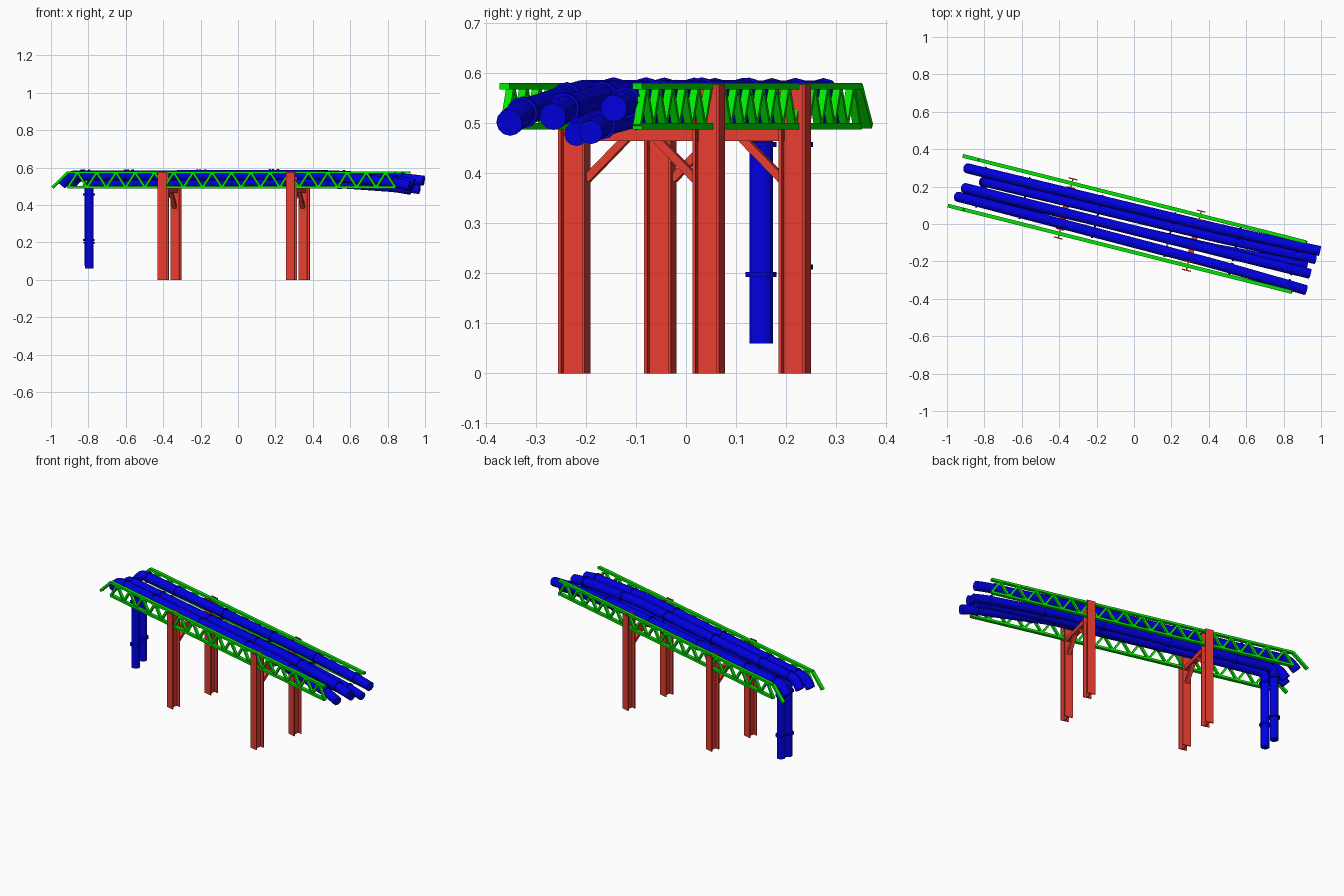
import bpy, bmesh, math
from mathutils import Vector, Matrix

old = bpy.data.objects.get("Cube")
if old:
    bpy.data.objects.remove(old, do_unlink=True)

# The rack is laid out along a straight local axis, then turned in plan
TURN = Matrix.Rotation(math.radians(-14.1), 4, 'Z')
SIDES = {"front": -0.147, "back": 0.13}
FRAMES = {"left": -0.375, "right": 0.332}
U, V = Vector((1, 0, 0)), Vector((0, 1, 0))


def material(name, rgb):
    m = bpy.data.materials.new(name)
    m.use_nodes = True
    col = (*rgb, 1)
    m.diffuse_color = col
    m.node_tree.nodes["Principled BSDF"].inputs["Base Color"].default_value = col
    return m


red = material("red steel", (0.8, 0.046, 0.03))
green = material("green steel", (0, 0.8, 0))
blue = material("blue pipe", (0, 0, 0.8))


def finish(bm, name, mat):
    bmesh.ops.recalc_face_normals(bm, faces=bm.faces)
    bm.transform(TURN)
    me = bpy.data.meshes.new(name)
    bm.to_mesh(me)
    bm.free()
    me.materials.append(mat)
    ob = bpy.data.objects.new(name, me)
    bpy.context.collection.objects.link(ob)


def bar(bm, p, q, ref, w, h):
    """Box from p to q, w wide along ref and h thick across it."""
    p, q = Vector(p), Vector(q)
    d = (q - p).normalized()
    rot = Matrix((d, ref, d.cross(ref))).transposed().to_4x4()
    size = Matrix.Diagonal(((q - p).length, w, h, 1))
    bmesh.ops.create_cube(bm, size=1, matrix=Matrix.Translation((p + q) / 2) @ rot @ size)


def ring(bm, centre, direction, r, length=0.01):
    rot = direction.to_track_quat('Z', 'Y').to_matrix().to_4x4()
    bmesh.ops.create_cone(bm, cap_ends=True, segments=12, radius1=r, radius2=r,
                          depth=length, matrix=Matrix.Translation(centre) @ rot)


# Lattice trusses with a sloping end bar
LOW, HIGH, LENGTH, BAYS = 0.494, 0.574, 1.805, 17
for side, v in SIDES.items():
    start = -0.9 if side == "front" else -0.888
    end = start + LENGTH
    bm = bmesh.new()
    for z in (LOW, HIGH):
        bar(bm, (start, v, z), (end, v, z), V, 0.02, 0.013)
    bar(bm, (start, v, HIGH), (start - 0.085, v, LOW), V, 0.02, 0.013)
    step = LENGTH / BAYS
    for i in range(BAYS):
        a = start + i * step
        bar(bm, (a, v, LOW), (a + step / 2, v, HIGH), V, 0.015, 0.012)
        bar(bm, (a + step / 2, v, HIGH), (a + step, v, LOW), V, 0.015, 0.012)
    finish(bm, side + "_truss", green)

# I-section columns, cross beams and knee braces
for frame, u in FRAMES.items():
    for side, v in SIDES.items():
        bm = bmesh.new()
        for off in (-0.0245, 0.0245):
            bar(bm, (u, v + off, 0), (u, v + off, 0.577), V, 0.006, 0.048)
        bar(bm, (u, v, 0), (u, v, 0.577), V, 0.046, 0.007)
        finish(bm, f"{side}_{frame}_column", red)
        inward = 1 if v < 0 else -1
        face = v + inward * 0.026
        bm = bmesh.new()
        bar(bm, (u, face, 0.388), (u, face + inward * 0.082, 0.47), U, 0.022, 0.016)
        finish(bm, f"{side}_{frame}_brace", red)
    bm = bmesh.new()
    bar(bm, (u, SIDES["front"] + 0.02, 0.477), (u, SIDES["back"] - 0.02, 0.477), U, 0.03, 0.026)
    finish(bm, frame + "_cross_beam", red)


def rounded(points, radius=0.035, steps=4):
    """Replace each inner corner of a path with a short arc."""
    pts = [Vector(p) for p in points]
    out = [pts[0]]
    for a, b, c in zip(pts, pts[1:], pts[2:]):
        p = b + (a - b).normalized() * min(radius, (a - b).length * 0.45)
        q = b + (c - b).normalized() * min(radius, (c - b).length * 0.45)
        for i in range(steps + 1):
            t = i / steps
            out.append(p.lerp(b, t).lerp(b.lerp(q, t), t))
    return out + [pts[-1]]


def pipe(name, points, r, drop_rings=()):
    path = rounded(points)
    bm = bmesh.new()
    loops = []
    for i, p in enumerate(path):
        d = (path[min(i + 1, len(path) - 1)] - path[max(i - 1, 0)]).normalized()
        across = d.cross(V).normalized()
        other = d.cross(across)
        loops.append([bm.verts.new(p + r * (math.cos(a) * across + math.sin(a) * other))
                      for a in (k * math.tau / 12 for k in range(12))])
    for a, b in zip(loops, loops[1:]):
        for k in range(12):
            n = (k + 1) % 12
            bm.faces.new((a[k], a[n], b[n], b[k]))
    bm.faces.new(loops[0])
    bm.faces.new(loops[-1])
    finish(bm, name, blue)
    # Coupling rings along the run and on any drop
    bm = bmesh.new()
    pts = [Vector(p) for p in points]
    for z in drop_rings:
        ring(bm, (pts[0].x, pts[0].y, z), pts[1] - pts[0], r + 0.008)
    for a, b in zip(pts, pts[1:]):
        d = b - a
        for u in (-0.84, -0.6, -0.2, 0.2, 0.56, 0.88):
            if a.x + 0.03 < u < b.x:
                ring(bm, a + d * (u - a.x) / d.x, d, r + 0.005)
    finish(bm, name + "_couplings", blue)


def right_end(v0, v1, u1, z, z1):
    """Long run, gentle sag, then a short angled tip."""
    return [(0.45, v0 + (v1 - v0) * 0.45, z),
            (u1 - 0.08, v0 + (v1 - v0) * 0.9, z1 + (z - z1) * 0.32), (u1, v1, z1)]


# Upper pipes, with a turned-down elbow at the left end
UPPER = {"back": (0.072, 0.102, -0.938, 0.998, 0.53),
         "middle": (-0.034, -0.029, -0.925, 0.977, 0.513),
         "front": (-0.088, -0.119, -0.95, 0.977, 0.501)}
for name, (v0, v1, u0, u1, z1) in UPPER.items():
    pipe(name + "_upper_pipe", [(u0, v0, 0.508), (u0 + 0.045, v0, 0.558)]
         + right_end(v0, v1, u1, 0.56, z1), 0.027)

# Lower pipes, with a vertical drop at the left end
LOWER = {"back": (0.022, 0.052, -0.828, 0.988, 0.482, 0.075),
         "front": (-0.048, 0.012, -0.808, 0.95, 0.478, 0.06)}
for name, (v0, v1, u0, u1, z1, foot) in LOWER.items():
    pipe(name + "_lower_pipe", [(u0, v0, foot), (u0, v0, 0.518)]
         + right_end(v0, v1, u1, 0.522, z1), 0.024, (foot + 0.138, 0.457))
